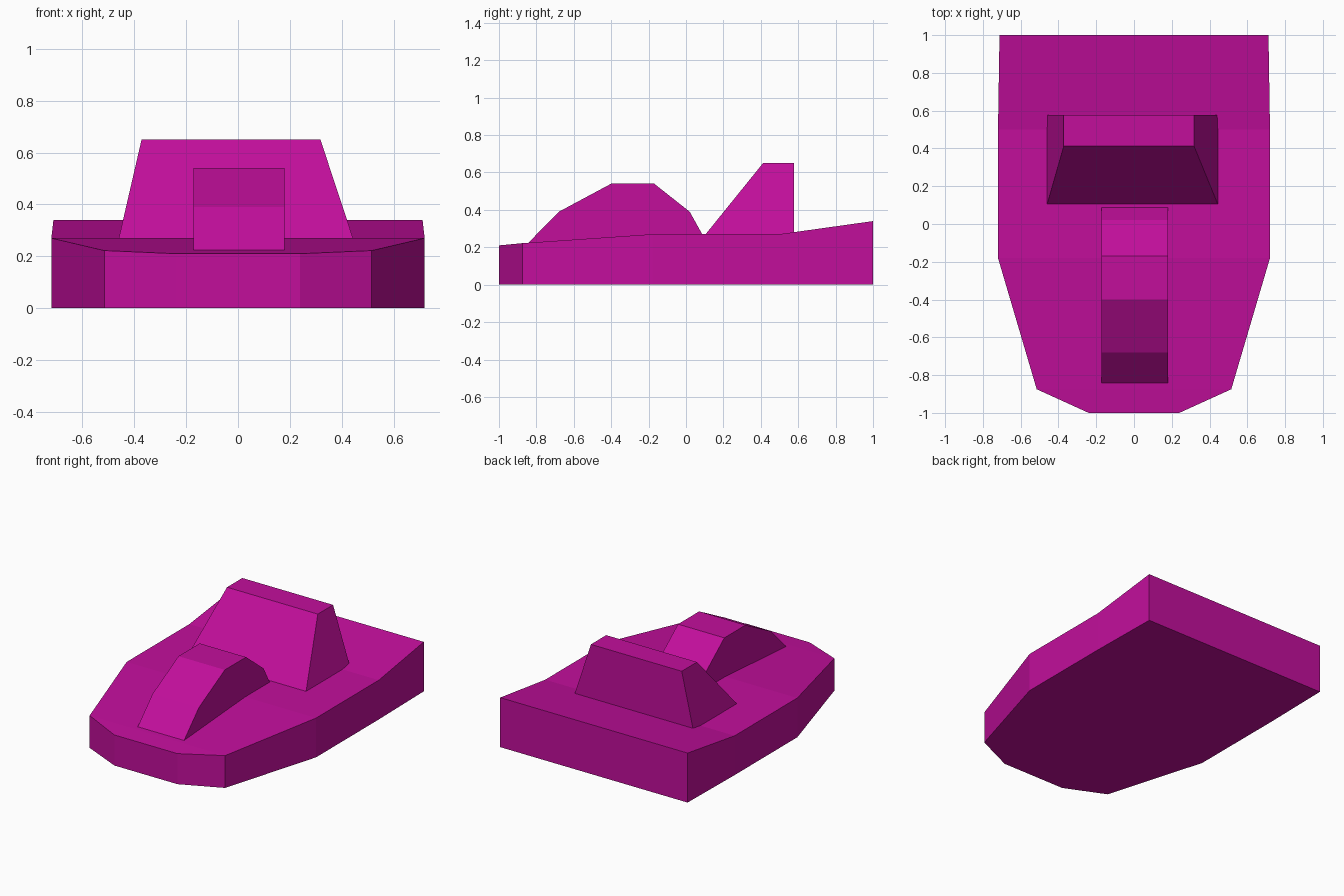
import bpy, bmesh

cube = bpy.data.objects.get("Cube")
if cube:
    bpy.data.objects.remove(cube)

# Single magenta paint
COLOUR = (0.54, 0.0045, 0.33, 1)
paint = bpy.data.materials.new("magenta_paint")
paint.use_nodes = True
paint.diffuse_color = COLOUR
bsdf = next(n for n in paint.node_tree.nodes if n.type == 'BSDF_PRINCIPLED')
bsdf.inputs["Base Color"].default_value = COLOUR


def loft(name, sections):
    """Skin matching closed loops of points and cap both ends."""
    bm = bmesh.new()
    rings = [[bm.verts.new(p) for p in loop] for loop in sections]
    for a, b in zip(rings, rings[1:]):
        for i in range(len(a)):
            j = (i + 1) % len(a)
            bm.faces.new((a[i], a[j], b[j], b[i]))
    bm.faces.new(rings[0])
    bm.faces.new(rings[-1])
    bmesh.ops.recalc_face_normals(bm, faces=bm.faces)
    mesh = bpy.data.meshes.new(name)
    bm.to_mesh(mesh)
    bm.free()
    mesh.materials.append(paint)
    obj = bpy.data.objects.new(name, mesh)
    bpy.context.collection.objects.link(obj)
    return obj


# Hull: cross-sections from bow to stern (y, half width, deck height)
stations = [(-1, 0.24, 0.21), (-0.875, 0.515, 0.222), (-0.18, 0.72, 0.27),
            (0.5, 0.72, 0.27), (1, 0.712, 0.34)]
loft("hull", [[(-w, y, 0), (w, y, 0), (w, y, h), (-w, y, h)]
              for y, w, h in stations])

# Foredeck canopy: side profile extruded across the deck
profile = [(-0.845, 0.222), (-0.68, 0.39), (-0.40, 0.54),
           (-0.17, 0.54), (0.02, 0.39), (0.092, 0.26)]
loft("foredeck_canopy", [[(x, y, z) for y, z in profile]
                         for x in (-0.172, 0.18)])

# Cabin: tapered block with a sloping front and upright back
levels = [(0.26, -0.462, 0.447, 0.097), (0.65, -0.372, 0.318, 0.412)]
BACK = 0.578
loft("cabin", [[(left, front, z), (right, front, z), (right, BACK, z), (left, BACK, z)]
               for z, left, right, front in levels])
